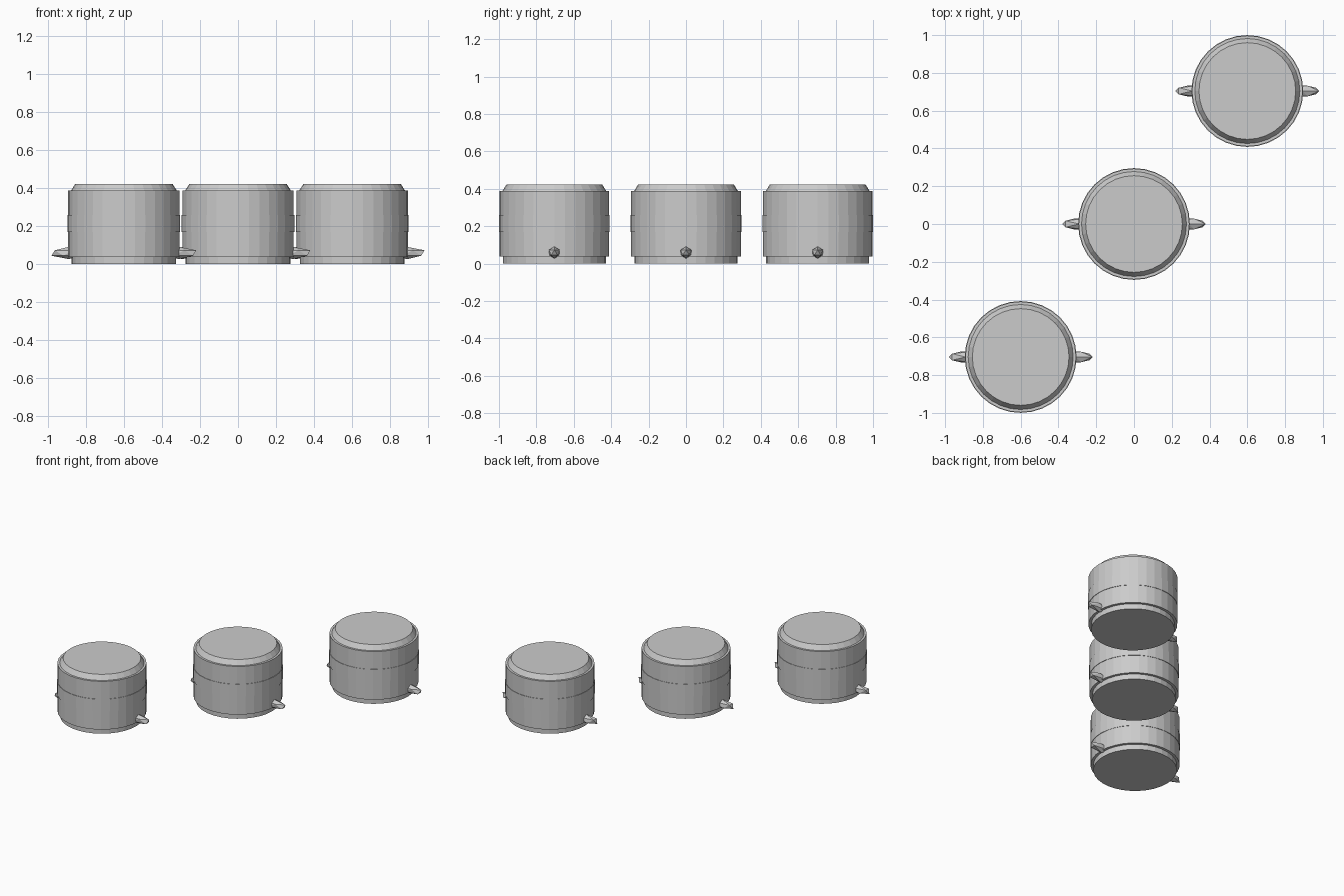
import bpy, bmesh, math
from mathutils import Matrix

cube = bpy.data.objects.get("Cube")
if cube:
    bpy.data.objects.remove(cube, do_unlink=True)

grey = bpy.data.materials.new("light grey")
grey.use_nodes = True
GREY = (0.6, 0.6, 0.6, 1)
grey.diffuse_color = GREY
grey.node_tree.nodes["Principled BSDF"].inputs["Base Color"].default_value = GREY

SIDES = 32


def add_object(name, bm, location):
    bmesh.ops.recalc_face_normals(bm, faces=bm.faces)
    mesh = bpy.data.meshes.new(name)
    bm.to_mesh(mesh)
    bm.free()
    mesh.materials.append(grey)
    obj = bpy.data.objects.new(name, mesh)
    obj.location = location
    bpy.context.collection.objects.link(obj)
    return obj


def turned(name, profile, location):
    """Faceted solid of revolution from (radius, height) points, with flat caps."""
    bm = bmesh.new()
    rings = [[bm.verts.new((r * math.cos(a), r * math.sin(a), z))
              for a in (math.tau * i / SIDES for i in range(SIDES))]
             for r, z in profile]
    for low, high in zip(rings, rings[1:]):
        for i in range(SIDES):
            j = (i + 1) % SIDES
            bm.faces.new((low[i], low[j], high[j], high[i]))
    bm.faces.new(rings[0][::-1])
    bm.faces.new(rings[-1])
    return add_object(name, bm, location)


def handle(name, location):
    """Stretched low-poly ball, half sunk into the wall."""
    bm = bmesh.new()
    bmesh.ops.create_icosphere(bm, subdivisions=1, radius=1,
                               matrix=Matrix.Diagonal((0.1, 0.033, 0.032, 1)))
    return add_object(name, bm, location)


# stepped foot, straight wall, slim band, ledge and chamfered lid
BODY = [(0.275, 0), (0.275, 0.038), (0.293, 0.038),
        (0.293, 0.17), (0.296, 0.17), (0.296, 0.26), (0.293, 0.26),
        (0.293, 0.388), (0.278, 0.388), (0.256, 0.422)]

for place, step in (("front", -1), ("middle", 0), ("back", 1)):
    x, y = 0.6 * step, 0.704 * step
    turned(place + "_pot", BODY, (x, y, 0))
    for side, sign in (("left", 1), ("right", -1)):
        handle(f"{place}_{side}_handle", (x + 0.291 * sign, y, 0.059))
